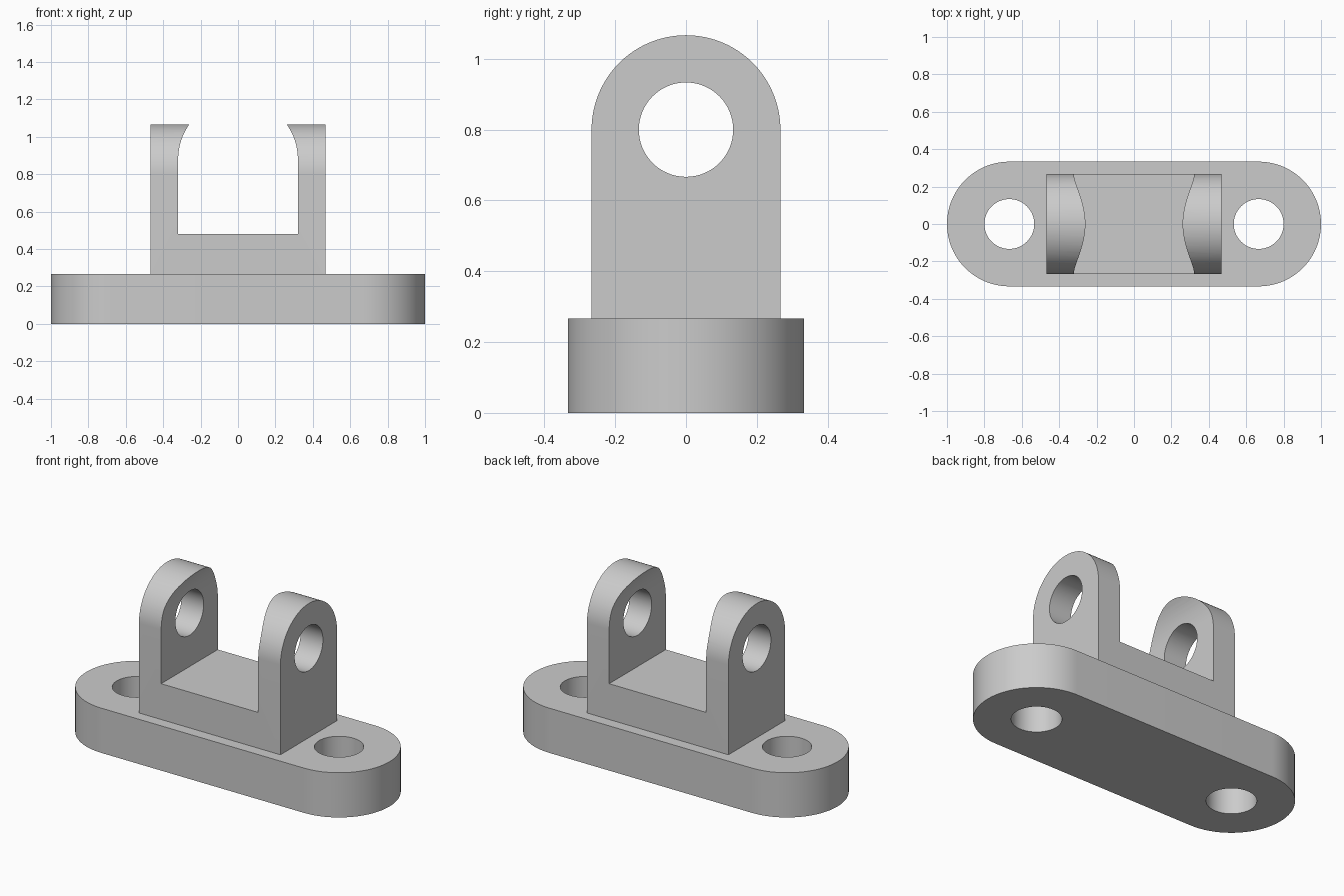
import bpy, bmesh
from math import sin, cos, pi, radians
from mathutils import Matrix, Vector

cube = bpy.data.objects.get("Cube")
if cube:
    bpy.data.objects.remove(cube, do_unlink=True)

# Single material
GREY = 0.6
metal = bpy.data.materials.new("plain grey")
metal.use_nodes = True
metal.diffuse_color = (GREY, GREY, GREY, 1)
metal.node_tree.nodes["Principled BSDF"].inputs["Base Color"].default_value = (GREY, GREY, GREY, 1)

# Axis frames: profile (u, v) and extrusion direction w
ALONG_Z = Matrix.Identity(3)
ALONG_X = Matrix(((0, 0, 1), (1, 0, 0), (0, 1, 0)))
ALONG_Y = Matrix(((1, 0, 0), (0, 0, -1), (0, 1, 0)))


def arc(cx, cy, r, start, end, steps):
    angles = [radians(start + (end - start) * i / steps) for i in range(steps + 1)]
    return [(cx + r * cos(a), cy + r * sin(a)) for a in angles]


def circle(cx, cy, r):
    return arc(cx, cy, r, 0, 360, 64)[:-1]


def arched(half_width, bottom, spring):
    """Upright profile with a square foot and a half-round top."""
    return [(-half_width, bottom), (half_width, bottom)] + arc(0, spring, half_width, 0, 180, 48)


def prism(name, outline, low, high, frame):
    bm = bmesh.new()
    face = bm.faces.new([bm.verts.new(frame @ Vector((u, v, low))) for u, v in outline])
    side = bmesh.ops.extrude_face_region(bm, geom=[face])["geom"]
    moved = [g for g in side if isinstance(g, bmesh.types.BMVert)]
    bmesh.ops.translate(bm, verts=moved, vec=frame @ Vector((0, 0, high - low)))
    bmesh.ops.recalc_face_normals(bm, faces=bm.faces)
    mesh = bpy.data.meshes.new(name)
    bm.to_mesh(mesh)
    bm.free()
    obj = bpy.data.objects.new(name, mesh)
    bpy.context.collection.objects.link(obj)
    return obj


def finish(obj, cutters):
    """Cut the openings, then colour and smooth the part."""
    bpy.context.view_layer.objects.active = obj
    for cutter in cutters:
        cutter.hide_render = True
        mod = obj.modifiers.new("opening", 'BOOLEAN')
        mod.operation = 'DIFFERENCE'
        mod.solver = 'EXACT'
        mod.object = cutter
        bpy.ops.object.modifier_apply(modifier=mod.name)
        bpy.data.objects.remove(cutter, do_unlink=True)
    obj.data.materials.clear()
    obj.data.materials.append(metal)
    bpy.ops.object.select_all(action='DESELECT')
    obj.select_set(True)
    bpy.ops.object.shade_smooth_by_angle(angle=radians(25))


# Base plate with rounded ends and two bolt holes
END, BASE_R, BASE_TOP, HOLE_R = 0.6667, 0.3333, 0.2667, 0.1333
outline = arc(END, 0, BASE_R, -90, 90, 48) + arc(-END, 0, BASE_R, 90, 270, 48)
base = prism("base_plate", outline, 0, BASE_TOP, ALONG_Z)
bolt_holes = [prism("bolt_hole", circle(s * END, 0, HOLE_R), -0.1, 0.5, ALONG_Z) for s in (-1, 1)]
finish(base, bolt_holes)

# Clevis bracket: round-topped block, arched slot between the ears, pin hole
bracket = prism("clevis_bracket", arched(0.2667, 0.2, 0.8), -0.4667, 0.4667, ALONG_X)
slot = prism("ear_slot", arched(0.32, 0.48, 0.88), -0.5, 0.5, ALONG_Y)
pin_hole = prism("pin_hole", circle(0, 0.8, HOLE_R), -0.7, 0.7, ALONG_X)
finish(bracket, [slot, pin_hole])
